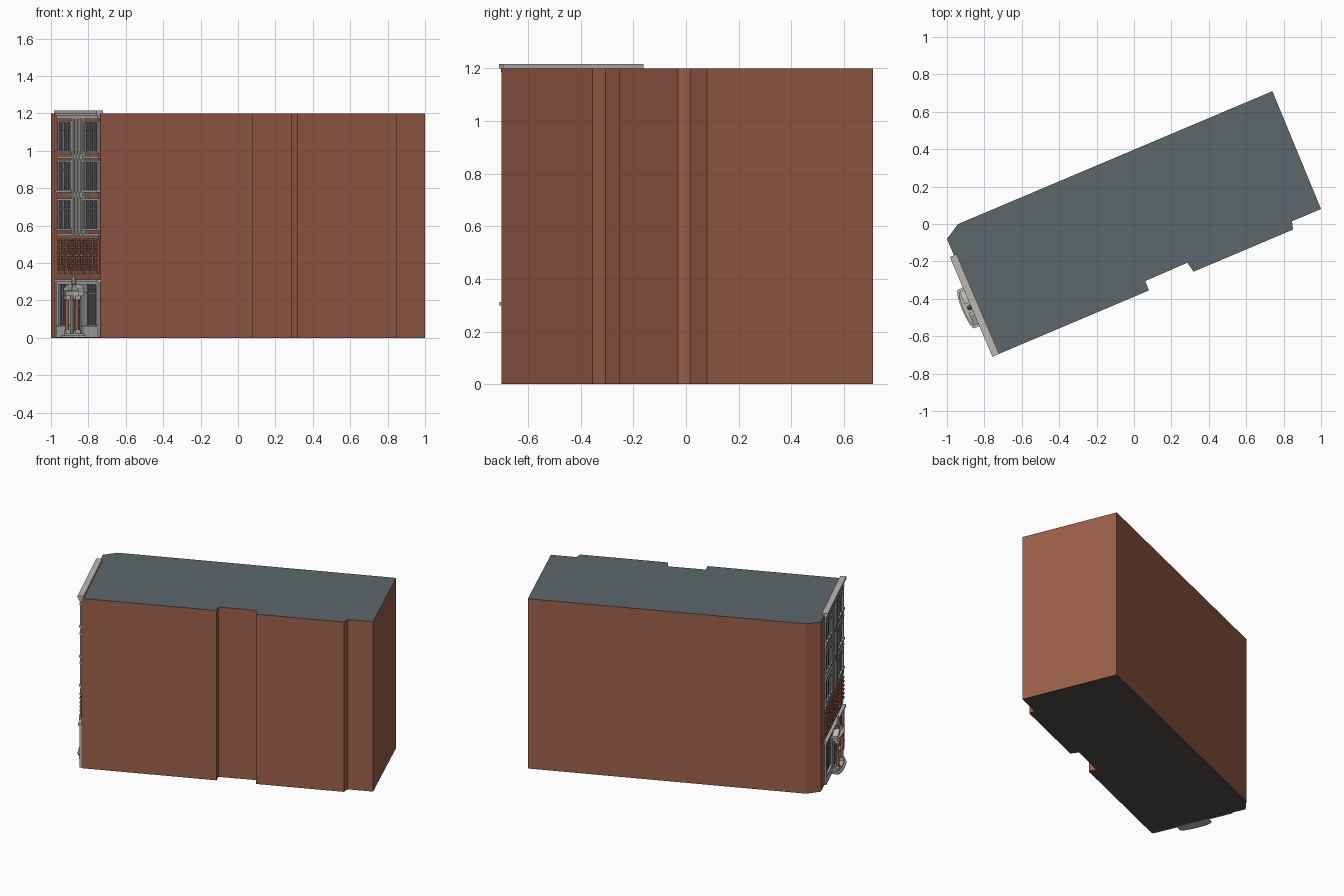
import bpy, bmesh, math
from mathutils import Matrix, Vector

if "Cube" in bpy.data.objects:
    bpy.data.objects.remove(bpy.data.objects["Cube"])


def mat(name, rgb):
    m = bpy.data.materials.new(name)
    m.diffuse_color = (*rgb, 1)
    m.use_nodes = True
    m.node_tree.nodes["Principled BSDF"].inputs["Base Color"].default_value = m.diffuse_color
    return m


BRICK = mat("brick", (0.33, 0.115, 0.066))
ROOF = mat("slate", (0.11, 0.135, 0.145))
BASE = mat("dark_base", (0.08, 0.075, 0.07))
STONE = mat("stone", (0.50, 0.48, 0.45))
FRAME = mat("frame", (0.33, 0.34, 0.34))
GLASS = mat("glass", (0.07, 0.085, 0.095))

# Facade frame: v along the wall, w outwards, z up
A, B = Vector((-1, -0.08, 0)), Vector((-0.735, -0.70, 0))
along = (A - B).normalized()
out = Vector((-along.y, along.x, 0))
centre = A - along * 0.385
FACADE = Matrix(((along.x, out.x, 0, centre.x), (along.y, out.y, 0, centre.y),
                 (0, 0, 1, 0), (0, 0, 0, 1)))


def finish(name, bm, material, matrix=FACADE):
    bmesh.ops.recalc_face_normals(bm, faces=bm.faces)
    me = bpy.data.meshes.new(name)
    bm.to_mesh(me)
    bm.free()
    me.materials.append(material)
    ob = bpy.data.objects.new(name, me)
    ob.matrix_world = matrix
    bpy.context.collection.objects.link(ob)
    return ob


def extrude(bm, pts, vec):
    f = bm.faces.new([bm.verts.new(p) for p in pts])
    r = bmesh.ops.extrude_face_region(bm, geom=[f])
    bmesh.ops.translate(bm, vec=vec, verts=[g for g in r["geom"] if isinstance(g, bmesh.types.BMVert)])
    if f.is_valid and len(f.link_loops if hasattr(f, "link_loops") else f.loops) and \
            all(len(e.link_faces) == 1 for e in f.edges):
        return
    return


def plan(name, pts, z0, z1, material, matrix=FACADE):
    bm = bmesh.new()
    lo = [bm.verts.new((x, y, z0)) for x, y in pts]
    hi = [bm.verts.new((x, y, z1)) for x, y in pts]
    bm.faces.new(lo)
    bm.faces.new(hi)
    for i in range(len(pts)):
        j = (i + 1) % len(pts)
        bm.faces.new((lo[i], lo[j], hi[j], hi[i]))
    return finish(name, bm, material, matrix)


def boxes(name, material, items):
    """Each item: v centre, width, w0, w1, z0, z1."""
    bm = bmesh.new()
    for v, wd, w0, w1, z0, z1 in items:
        m = Matrix.Translation((v, (w0 + w1) / 2, (z0 + z1) / 2)) @ Matrix.Diagonal((wd, w1 - w0, z1 - z0, 1))
        bmesh.ops.create_cube(bm, size=1, matrix=m)
    return finish(name, bm, material)


# Main block with stepped side, dark underside and flat roof
outline = [(-0.735, -0.70), (0.08, -0.355), (0.06, -0.305), (0.285, -0.207), (0.318, -0.255),
           (0.85, -0.03), (0.845, 0.015), (1.0, 0.08), (0.74, 0.71), (-0.94, 0.0), (-1, -0.08)]
I = Matrix.Identity(4)
plan("underside", outline, 0, 0.002, BASE, I)
plan("brick_block", outline, 0.002, 1.197, BRICK, I)
plan("roof", outline, 1.197, 1.2, ROOF, I)

W = 0.57
# Top cornice and string courses
boxes("top_cornice", STONE, [(0, W, -0.01, 0.012, 1.17, 1.185), (0, W, -0.01, 0.018, 1.185, 1.2),
                             (0, W + 0.01, -0.015, 0.024, 1.2, 1.216)])
boxes("string_courses", STONE, [(0, W, 0, 0.011, z, z + 0.012) for z in (0.545, 0.757, 0.96)])
boxes("shop_cornice", STONE, [(0, W, 0, 0.014, 0.285, 0.298), (0, W + 0.01, 0, 0.022, 0.298, 0.312)])

# Central stone bay with raised ribs
boxes("centre_bay", STONE, [(0, 0.15, 0, 0.006, 0.55, 1.18)] +
      [(s * v, 0.02, 0.006, 0.014, 0.55, 1.17) for s in (-1, 1) for v in (0.022, 0.065)])
boxes("centre_panels", FRAME, [(0, 0.14, 0.006, 0.011, z, z + 0.03) for z in (0.75, 0.953)])

# Upper windows: three lights on each side, on three floors
glass, frames, sills = [], [], []
for z0 in (0.585, 0.79, 1.0):
    z1 = z0 + 0.15
    for s in (-1, 1):
        c = s * 0.18
        glass.append((c, 0.18, 0, 0.003, z0, z1))
        frames += [(c, 0.185, 0, 0.007, z0 + 0.105, z0 + 0.112)]
        frames += [(c + d * 0.03, 0.012 if abs(d) < 3 else 0.018, 0, 0.011, z0, z1) for d in (-3, -1, 1, 3)]
        sills += [(c, 0.205, 0, 0.016, z0 - 0.012, z0), (c, 0.205, 0, 0.013, z1, z1 + 0.01)]
boxes("upper_glass", GLASS, glass)
boxes("upper_mullions", FRAME, frames)
boxes("upper_sills", STONE, sills)

# First floor: narrow windows between banded brick piers
glass, frames, piers, sills = [], [], [], []
for c in (-0.22, -0.14, -0.032, 0.032, 0.14, 0.22):
    glass.append((c, 0.036, 0, 0.003, 0.36, 0.52))
    frames += [(c, 0.036, 0, 0.006, z, z + 0.006) for z in (0.36, 0.44, 0.514)]
    sills.append((c, 0.055, 0, 0.014, 0.347, 0.357))
for c in (-0.255, -0.18, -0.105, -0.065, 0, 0.065, 0.105, 0.18, 0.255):
    piers.append((c, 0.024, 0, 0.007, 0.345, 0.535))
    piers += [(c, 0.034, 0, 0.014, 0.362 + 0.029 * k, 0.376 + 0.029 * k) for k in range(6)]
boxes("first_floor_glass", GLASS, glass)
boxes("first_floor_bars", FRAME, frames)
boxes("banded_piers", BRICK, piers)
boxes("first_floor_sills", STONE, sills + [(0, W, 0, 0.01, 0.53, 0.54)])

# Ground floor: stone surround, shop windows, mullions
stone, glass, bars = [(0, 0.2, 0, 0.008, 0.002, 0.285)], [], []
for s in (-1, 1):
    c = s * 0.182
    glass.append((c, 0.155, 0, 0.003, 0.06, 0.285))
    stone += [(c, 0.185, 0, 0.013, 0.002, 0.065), (c, 0.185, 0, 0.018, 0.06, 0.068),
              (s * 0.27, 0.03, 0, 0.013, 0.002, 0.285), (s * 0.095, 0.03, 0, 0.013, 0.002, 0.285)]
    bars += [(c + d * 0.038, 0.007, 0, 0.007, 0.068, 0.285) for d in (-2, -1, 0, 1, 2)]
    bars.append((c, 0.155, 0, 0.007, 0.235, 0.243))
boxes("shop_surround", STONE, stone)
boxes("shop_glass", GLASS, glass)
boxes("shop_bars", FRAME, bars)
boxes("door", GLASS, [(0, 0.085, 0.008, 0.012, 0.025, 0.215)])
boxes("door_frame", FRAME, [(s, 0.01, 0.008, 0.016, 0.025, 0.215) for s in (-0.045, 0, 0.045)] +
      [(0, 0.1, 0.008, 0.016, 0.17, 0.178)])


# Curved entrance steps
def arc(half, depth, n=8):
    return [(half * math.cos(math.pi * k / n), depth * (0.72 + 0.28 * math.sin(math.pi * k / n)))
            for k in range(n + 1)] + [(-half, 0), (half, 0)]


plan("lower_step", arc(0.112, 0.074), 0.001, 0.012, STONE)
plan("upper_step", arc(0.095, 0.062), 0.012, 0.024, STONE)

# Porch columns with stone bases, capitals and a curved entablature
bm = bmesh.new()
for s in (-1, 1):
    bmesh.ops.create_cone(bm, cap_ends=True, segments=12, radius1=0.011, radius2=0.009, depth=0.17,
                          matrix=Matrix.Translation((s * 0.066, 0.042, 0.125)))
finish("porch_columns", bm, BRICK)
boxes("column_blocks", STONE, [(s * 0.066, 0.028, 0.028, 0.056, z, z + 0.018)
                               for s in (-1, 1) for z in (0.024, 0.205)] +
      [(s * 0.066, 0.022, 0, 0.02, 0.024, 0.223) for s in (-1, 1)])
plan("porch_entablature", arc(0.088, 0.06), 0.223, 0.245, STONE)
plan("porch_cornice", arc(0.098, 0.068), 0.245, 0.254, STONE)

# Broken pediment halves and central finial
bm = bmesh.new()
for s in (-1, 1):
    prof = [(s * 0.098, 0.254), (s * 0.025, 0.254), (s * 0.025, 0.285), (s * 0.04, 0.285), (s * 0.098, 0.262)]
    fr = [bm.verts.new((v, 0.05, z)) for v, z in prof]
    bk = [bm.verts.new((v, 0.0, z)) for v, z in prof]
    bm.faces.new(fr)
    bm.faces.new(bk)
    for i in range(5):
        j = (i + 1) % 5
        bm.faces.new((fr[i], fr[j], bk[j], bk[i]))
finish("broken_pediment", bm, STONE)
bm = bmesh.new()
for r1, r2, z0, z1 in ((0.014, 0.01, 0.254, 0.28), (0.009, 0.016, 0.28, 0.31), (0.012, 0.003, 0.31, 0.365)):
    bmesh.ops.create_cone(bm, cap_ends=True, segments=10, radius1=r1, radius2=r2, depth=z1 - z0,
                          matrix=Matrix.Translation((0, 0.032, (z0 + z1) / 2)))
finish("porch_finial", bm, STONE)
